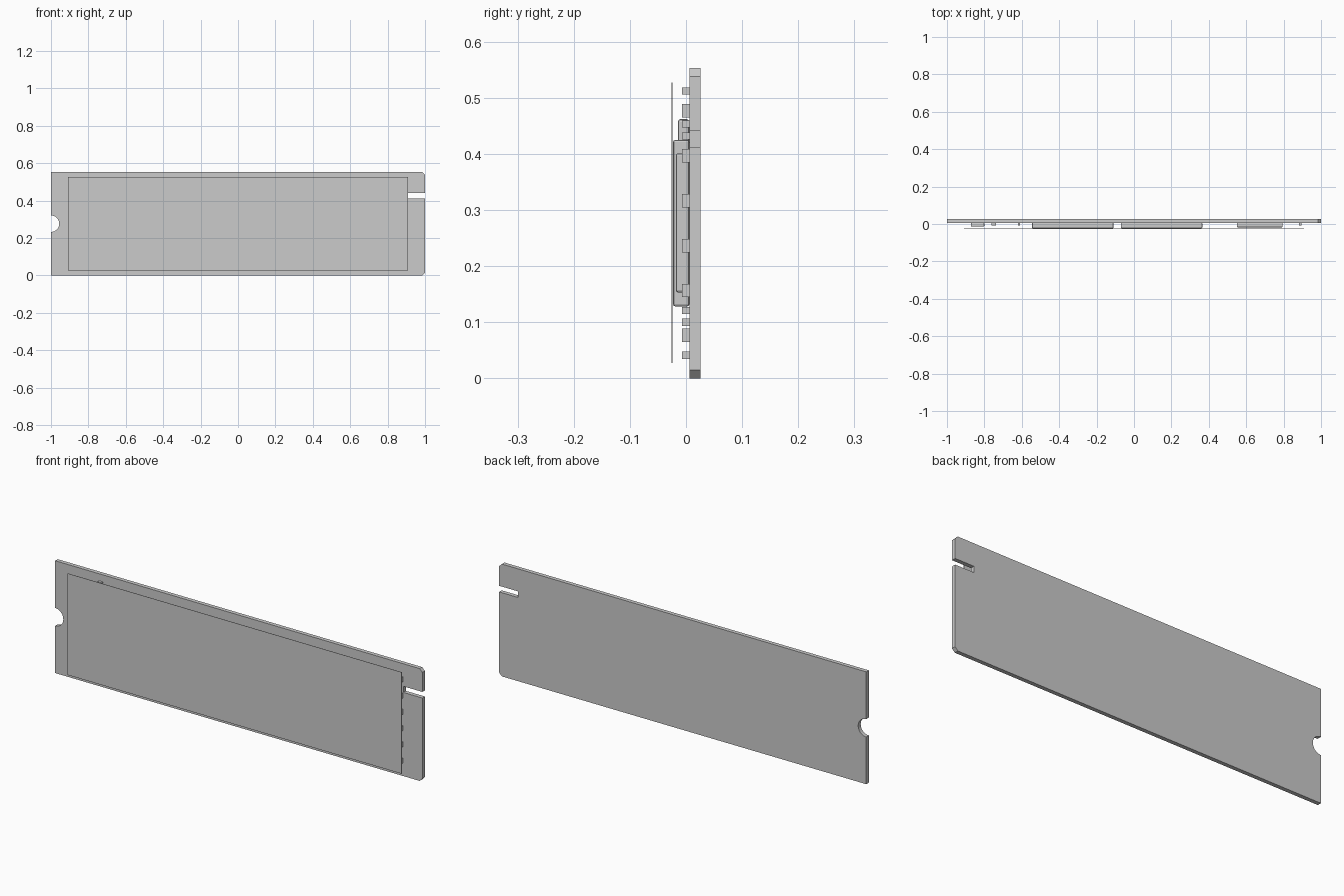
import bpy, bmesh
from math import sin, cos, pi

if "Cube" in bpy.data.objects:
    bpy.data.objects.remove(bpy.data.objects["Cube"])


def finish(name, bm):
    bmesh.ops.recalc_face_normals(bm, faces=bm.faces[:])
    me = bpy.data.meshes.new(name)
    bm.to_mesh(me)
    bm.free()
    ob = bpy.data.objects.new(name, me)
    bpy.context.collection.objects.link(ob)
    return ob


def box(name, x, y, z, bevel=0.0):
    """Box from (min, max) ranges, with an optional edge bevel."""
    bm = bmesh.new()
    bmesh.ops.create_cube(bm, size=1)
    for v in bm.verts:
        v.co = [(r[0] + r[1]) / 2 + c * (r[1] - r[0]) for r, c in zip((x, y, z), v.co)]
    ob = finish(name, bm)
    if bevel:
        mod = ob.modifiers.new("edge", "BEVEL")
        mod.width = bevel
        mod.segments = 2
    return ob


H = 0.553          # board height
FACE = 0.006       # component side of the board
BACK = 0.026

# circuit board: outline with screw notch, connector slot and cut corners
c = 0.015
outline = [(-1, 0), (1 - c, 0), (1, c), (1, 0.412), (0.897, 0.412), (0.897, 0.442),
           (1, 0.442), (1, H - c), (1 - c, H), (-1, H)]
N = 24
outline += [(-1 + 0.044 * sin(pi * i / N), H / 2 + 0.044 * cos(pi * i / N)) for i in range(N + 1)]
bm = bmesh.new()
face = bm.faces.new([bm.verts.new((x, FACE, z)) for x, z in outline])
ext = bmesh.ops.extrude_face_region(bm, geom=[face])
bmesh.ops.translate(bm, vec=(0, BACK - FACE, 0),
                    verts=[g for g in ext["geom"] if isinstance(g, bmesh.types.BMVert)])
finish("circuit_board", bm)

# thin label sheet floating over the chips
box("label", (-0.91, 0.91), (-0.026, -0.0245), (0.027, 0.527))

# memory chips, controller and inductor
for i, x in enumerate((-0.545, -0.07)):
    box(f"memory_chip_{i + 1}", (x, x + 0.435), (-0.023, FACE), (0.128, 0.425), 0.004)
box("controller_chip", (0.55, 0.795), (-0.018, FACE), (0.153, 0.401), 0.004)
box("inductor", (-0.872, -0.80), (-0.0145, FACE), (0.39, 0.462), 0.005)


# columns of small surface-mount parts
def column(name, x, w, h, start, pitch, count):
    for i in range(count):
        z = start + pitch * i
        box(f"{name}_{i + 1}", (x - w / 2, x + w / 2), (-0.007, FACE), (z - h / 2, z + h / 2))


column("resistor", -0.75, 0.022, 0.013, 0.041, 0.0589, 9)
column("small_capacitor", -0.615, 0.012, 0.013, 0.121, 0.0777, 5)
column("edge_capacitor", 0.888, 0.013, 0.024, 0.0765, 0.08, 6)
